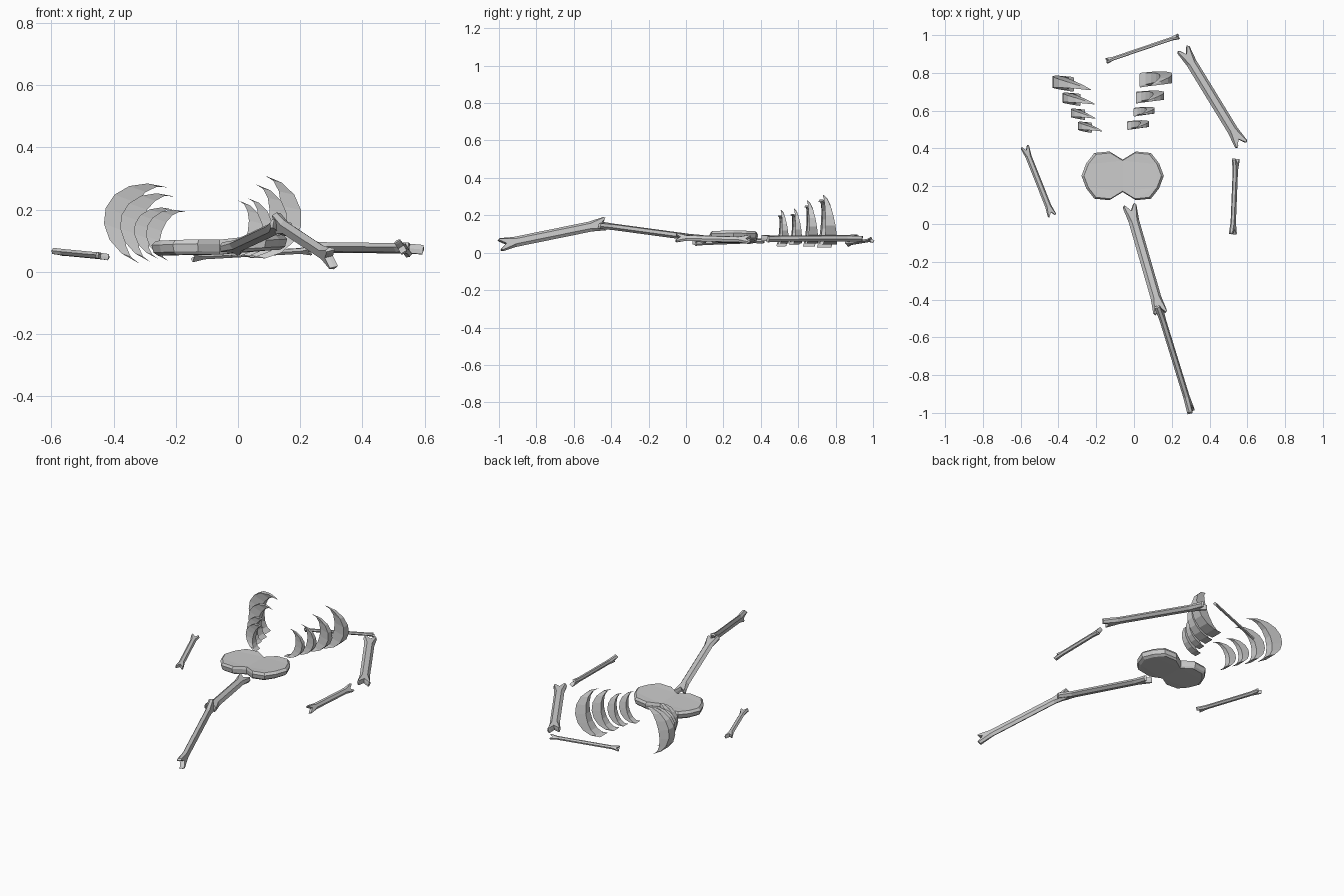
import bpy, bmesh
from math import cos, sin, pi, sqrt, radians
from mathutils import Vector

if "Cube" in bpy.data.objects:
    bpy.data.objects.remove(bpy.data.objects["Cube"])


def loft(name, rings):
    """Closed solid from equal-length closed rings."""
    bm = bmesh.new()
    vs = [[bm.verts.new(p) for p in r] for r in rings]
    n = len(vs[0])
    for a, b in zip(vs, vs[1:]):
        for i in range(n):
            j = (i + 1) % n
            bm.faces.new((a[i], a[j], b[j], b[i]))
    caps = [bm.faces.new(vs[0][::-1]), bm.faces.new(vs[-1])]
    bmesh.ops.triangulate(bm, faces=caps)
    bmesh.ops.recalc_face_normals(bm, faces=bm.faces)
    me = bpy.data.meshes.new(name)
    bm.to_mesh(me)
    bm.free()
    ob = bpy.data.objects.new(name, me)
    bpy.context.collection.objects.link(ob)
    return ob


def bone(name, a, b, shaft, knob, thick, roll=0):
    """Six-sided shaft with a forked knuckle at each end."""
    a, b = Vector(a), Vector(b)
    d = (b - a).normalized()
    side = d.cross(Vector((0, 0, 1))).normalized()
    up = side.cross(d)
    r = radians(roll)
    across = side * cos(r) + up * sin(r)
    normal = up * cos(r) - side * sin(r)
    length = (b - a).length
    # (distance from end, half width on the rim, half width on the flat)
    end = [(2.4, shaft, shaft * .5), (.25, knob, knob * .85),
           (0, knob * .75, knob * .75), (.15, knob * .5, knob * .6), (1.0, 0, 0)]
    rings = []
    for h, flat in ((-thick, 1), (0, 0), (thick, 1)):
        first = [(p[0] * knob, p[1 + flat]) for p in end]
        pts = first + [(u, -v) for u, v in first[-2::-1]]
        far = [(length - u, -v) for u, v in pts]
        rings.append([a + d * u + across * v + normal * h for u, v in pts + far])
    return loft(name, rings)


# Limb bones: start, end, half shaft, half knuckle, half thickness, roll
bone("upper_arm", (.257, .93, .078), (.571, .417, .075), .029, .038, .015, 8)
bone("forearm", (.539, .345, .07), (.523, -.055, .08), .018, .026, .011, 58)
bone("collar_bone", (-.147, .863, .047), (.238, .994, .069), .011, .017, .008, 50)
bone("loose_arm_bone", (-.58, .412, .064), (-.433, .042, .05), .017, .024, .01, 10)
bone("thigh_bone", (-.026, .103, .072), (.141, -.475, .15), .029, .038, .015, 12)
bone("shin_bone", (.127, -.427, .157), (.303, -.997, .041), .028, .037, .014, 75)

# Pelvis: bent figure-of-eight slab
half = [(0, .086), (.07, .129), (.15, .121), (.193, .066), (.218, 0)]
quad = half + [(x, -y) for x, y in half[-2::-1]]
outline = quad + [(-x, y) for x, y in quad[-2:0:-1]]
rings = []
for h, s in ((-.022, .9), (-.012, .97), (.012, 1), (.026, .94)):
    rings.append([Vector((-.06 + x * s, .255 + y * s,
                          .077 + .045 * x + .06 * min(abs(x), .1) + h))
                  for x, y in outline])
loft("pelvis", rings)


def rib(name, base, tip, extreme, y, depth, steps=8):
    """Crescent blade: full depth at the base, bowed back, tapering to a point."""
    bx, bz = base
    tx, tz = tip
    mx, mz = (bx + tx) / 2, (bz + tz) / 2
    cx, cz = (tx - bx) / 2, (tz - bz) / 2
    clen = sqrt(cx * cx + cz * cz)
    sign = 1 if extreme > mx else -1
    px, pz = sign * cz / clen, -sign * cx / clen
    bulge = sqrt(max((extreme - mx) ** 2 - cx * cx, .001)) / abs(px)
    rings = []
    for i in range(steps + 1):
        t = i / steps
        a = pi * t
        dep = depth * max(.06, 1 - .94 * t ** 1.6)
        f = y + .008 * t + .25 * depth * sin(a)
        o, n = bulge * sin(a), bulge * .52 * sin(a) - .002
        c = -cos(a)
        ring = []
        for w, yy in ((o, f), (o, f + dep), (n, f + dep * .9), (n, f + dep * .1)):
            ring.append(Vector((mx + cx * c + px * w, yy, mz + cz * c + pz * w)))
        rings.append(ring)
    loft(name, rings)


# Rib cage halves: base (x, z), tip (x, z), outermost x, front y, depth
left = [((-.32, .028), (-.23, .272), -.432, .7, .078),
        ((-.285, .033), (-.21, .243), -.38, .625, .064),
        ((-.26, .043), (-.207, .2), -.335, .55, .055),
        ((-.225, .035), (-.17, .193), -.296, .482, .054)]
right = [((.032, .045), (.09, .308), .205, .723, .077),
         ((.012, .05), (.06, .28), .16, .638, .062),
         ((.0, .05), (.035, .235), .11, .569, .046),
         ((-.034, .05), (.004, .228), .08, .498, .046)]
for side, ribs in (("left", left), ("right", right)):
    for i, args in enumerate(ribs):
        rib(f"{side}_rib_{i + 1}", *args)
